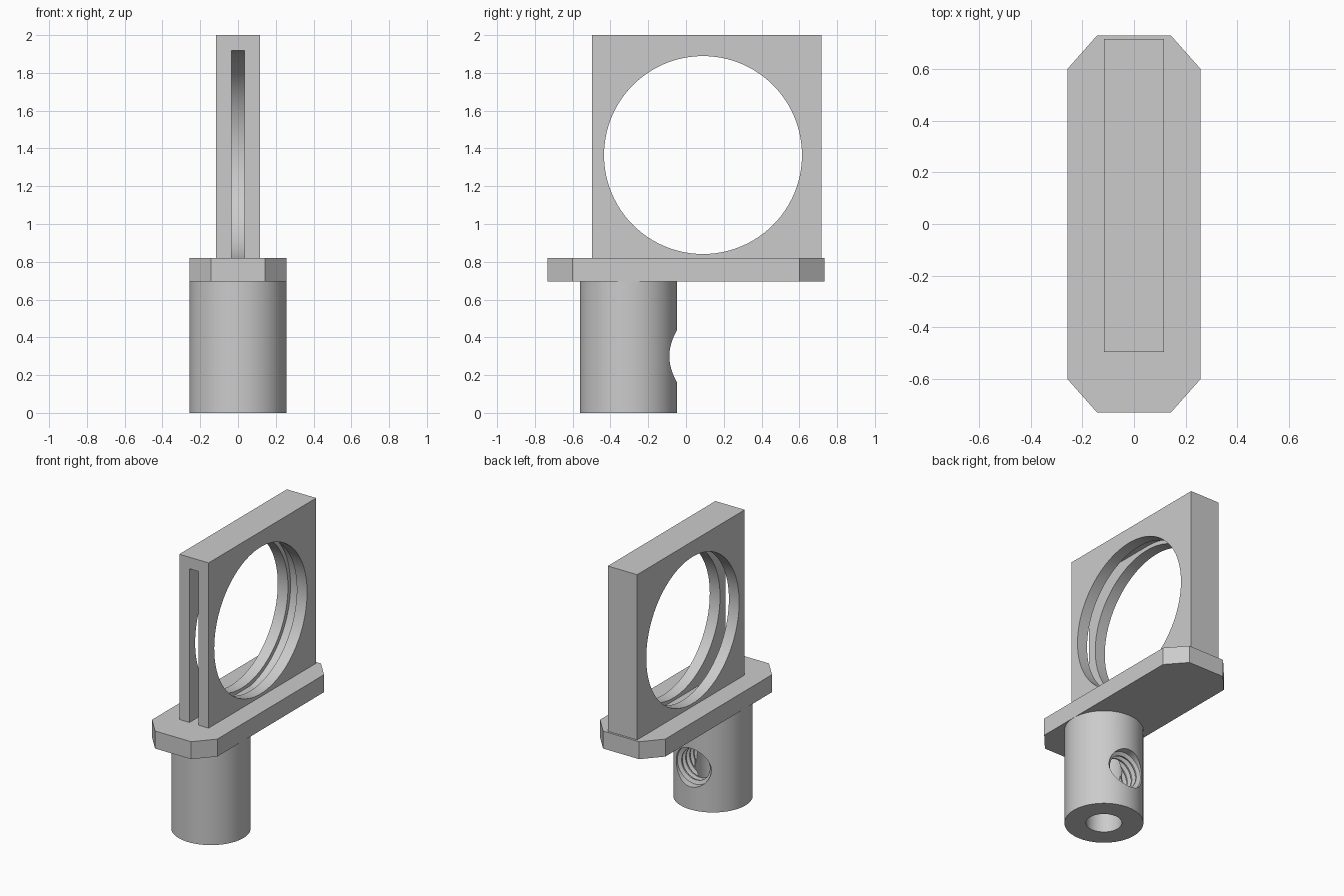
import bpy, bmesh, math
from mathutils import Vector

cube = bpy.data.objects.get("Cube")
if cube:
    bpy.data.objects.remove(cube, do_unlink=True)

GREY = (0.6, 0.6, 0.6, 1)
grey = bpy.data.materials.new("plain grey")
grey.use_nodes = True
grey.diffuse_color = GREY
grey.node_tree.nodes["Principled BSDF"].inputs["Base Color"].default_value = GREY


def loft(name, rings):
    """Closed solid through matching rings of points."""
    bm = bmesh.new()
    loops = [[bm.verts.new(p) for p in ring] for ring in rings]
    n = len(loops[0])
    for a, b in zip(loops, loops[1:]):
        for i in range(n):
            j = (i + 1) % n
            bm.faces.new((a[i], a[j], b[j], b[i]))
    bm.faces.new(loops[0][::-1])
    bm.faces.new(loops[-1])
    bmesh.ops.recalc_face_normals(bm, faces=bm.faces[:])
    mesh = bpy.data.meshes.new(name)
    bm.to_mesh(mesh)
    bm.free()
    mesh.materials.append(grey)
    obj = bpy.data.objects.new(name, mesh)
    bpy.context.collection.objects.link(obj)
    return obj


def arc(u, v, r, start=0, end=360, n=96):
    steps = n if end - start == 360 else n + 1
    angles = [math.radians(start + (end - start) * i / n) for i in range(steps)]
    return [(u + r * math.cos(a), v + r * math.sin(a)) for a in angles]


def along_x(points, lo, hi):
    return [[Vector((x, u, v)) for u, v in points] for x in (lo, hi)]


def along_z(points, lo, hi):
    return [[Vector((u, v, z)) for u, v in points] for z in (lo, hi)]


def cut(obj, cutter):
    cutter.hide_render = True
    bpy.context.view_layer.objects.active = obj
    mod = obj.modifiers.new("cut", 'BOOLEAN')
    mod.operation = 'DIFFERENCE'
    mod.solver = 'EXACT'
    mod.object = cutter
    bpy.ops.object.modifier_apply(modifier=mod.name)
    bpy.data.objects.remove(cutter, do_unlink=True)


def smooth(obj):
    bpy.ops.object.select_all(action='DESELECT')
    obj.select_set(True)
    bpy.context.view_layer.objects.active = obj
    bpy.ops.object.shade_smooth_by_angle(angle=math.radians(25))


# Base plate with chamfered corners
PLATE_LOW, PLATE_TOP = 0.695, 0.82
corner = [(0.258, 0.602), (0.143, 0.732)]
outline = (corner + [(-x, y) for x, y in corner[::-1]]
           + [(-x, -y) for x, y in corner] + [(x, -y) for x, y in corner[::-1]])
loft("base_plate", along_z(outline, PLATE_LOW, PLATE_TOP))

# Square frame with a round opening and a slot open to the front
CY, CZ = 0.09, 1.365
square = [(-0.497, PLATE_TOP), (0.717, PLATE_TOP), (0.717, 2), (-0.497, 2)]
frame = loft("holder_frame", along_x(square, -0.116, 0.116))
cut(frame, loft("opening_cutter", along_x(arc(CY, CZ, 0.524), -0.3, 0.3)))
R = 0.553
slot = arc(CY, CZ, R, -90, 90, 64) + [(-0.7, CZ + R), (-0.7, CZ - R)]
cut(frame, loft("slot_cutter", along_x(slot, -0.035, 0.035)))
smooth(frame)

# Round socket with a blind bore from below
SY = -0.305
socket = loft("post_socket", along_z(arc(0, SY, 0.257), 0, PLATE_LOW))
cut(socket, loft("bore_cutter", along_z(arc(0, SY, 0.117, n=64), -0.1, 0.6)))

# Threaded screw hole in the back of the socket
profile = [(0.1, 0.138), (-0.1, 0.138)]
for i in range(4):
    y = -0.11 - 0.045 * i
    profile += [(y, 0.112), (y - 0.01, 0.112), (y - 0.025, 0.138), (y - 0.034, 0.138)]
profile.append((-0.3, 0.112))
rings = [[Vector((u, y, v)) for u, v in arc(0, 0.3, r, n=64)] for y, r in profile]
cut(socket, loft("thread_cutter", rings))
smooth(socket)
